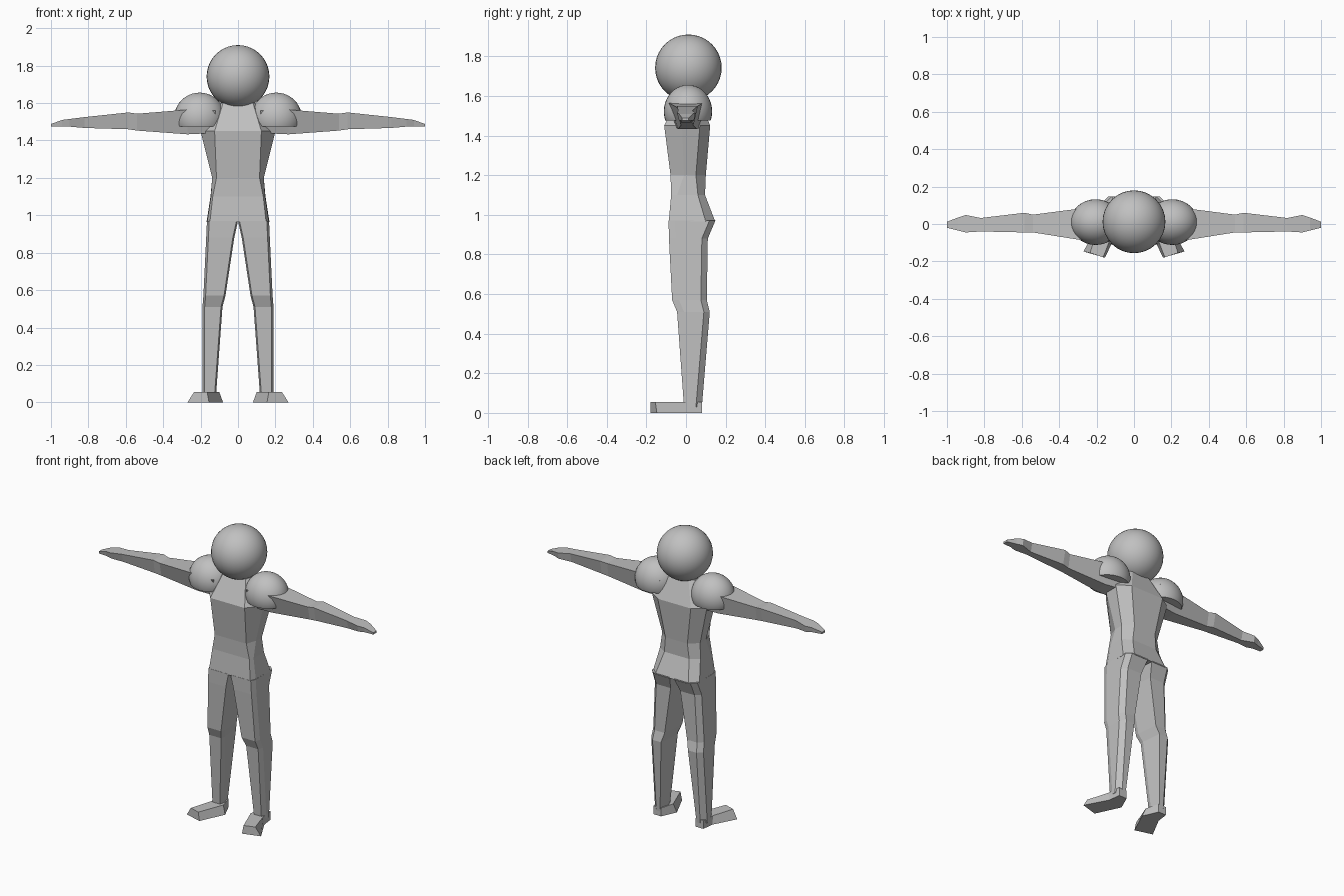
import bpy, bmesh
from mathutils import Vector

if "Cube" in bpy.data.objects:
    bpy.data.objects.remove(bpy.data.objects["Cube"])

grey = bpy.data.materials.new("light grey")
grey.diffuse_color = (0.53, 0.53, 0.53, 1)
grey.use_nodes = True
grey.node_tree.nodes["Principled BSDF"].inputs["Base Color"].default_value = grey.diffuse_color


def finish(bm, name, smooth=False):
    bmesh.ops.recalc_face_normals(bm, faces=bm.faces)
    me = bpy.data.meshes.new(name)
    bm.to_mesh(me)
    bm.free()
    me.materials.append(grey)
    for p in me.polygons:
        p.use_smooth = smooth
    ob = bpy.data.objects.new(name, me)
    bpy.context.collection.objects.link(ob)
    if smooth:
        bpy.ops.object.select_all(action='DESELECT')
        ob.select_set(True)
        bpy.context.view_layer.objects.active = ob
        bpy.ops.object.shade_smooth_by_angle(angle=0.7)
    return ob


def loft(name, rings, side=1):
    """Skin a list of equal-length point rings and cap both ends."""
    bm = bmesh.new()
    vs = [[bm.verts.new((x * side, y, z)) for x, y, z in r] for r in rings]
    n = len(vs[0])
    for a, b in zip(vs, vs[1:]):
        for i in range(n):
            j = (i + 1) % n
            bm.faces.new((a[i], a[j], b[j], b[i]))
    bm.faces.new(vs[0])
    bm.faces.new(vs[-1])
    return finish(bm, name)


def ball(name, centre, radii, cut=None):
    bm = bmesh.new()
    bmesh.ops.create_uvsphere(bm, u_segments=32, v_segments=20, radius=1)
    for v in bm.verts:
        v.co = Vector([c + r * k for c, r, k in zip(centre, radii, v.co)])
    if cut is not None:
        res = bmesh.ops.bisect_plane(bm, geom=bm.verts[:] + bm.edges[:] + bm.faces[:],
                                     plane_co=(0, 0, cut), plane_no=(0, 0, -1), clear_outer=True)
        bmesh.ops.holes_fill(bm, edges=[e for e in bm.edges if e.is_boundary])
    return finish(bm, name, True)


# Head
ball("head", (0, 0.012, 1.742), (0.168, 0.168, 0.168))

# Torso: half sections from front to back, mirrored to full rings
torso = [
    (0.965, [(0.15, -0.087), (0.165, -0.05), (0.168, 0.10), (0.12, 0.148)]),
    (1.10, [(0.135, -0.075), (0.145, -0.045), (0.147, 0.06), (0.09, 0.096)]),
    (1.20, [(0.115, -0.078), (0.138, -0.01), (0.138, 0.05), (0.08, 0.10)]),
    (1.45, [(0.125, -0.11), (0.20, -0.02), (0.20, 0.07), (0.12, 0.122)]),
    (1.60, [(0.08, -0.035), (0.09, -0.01), (0.09, 0.04), (0.06, 0.06)]),
]
loft("torso", [[(x, y, z) for x, y in half] + [(-x, y, z) for x, y in reversed(half)]
               for z, half in torso])

# Leg sections: z, inner x, outer x, front y, back y
legs = [
    (0.97, 0.0, 0.166, -0.088, 0.148),
    (0.88, 0.02, 0.170, -0.086, 0.11),
    (0.57, 0.067, 0.185, -0.07, 0.105),
    (0.51, 0.083, 0.190, -0.045, 0.12),
    (0.03, 0.118, 0.190, -0.01, 0.08),
]


def leg_ring(z, xi, xo, yf, yb):
    return [(xi + 0.008, yf, z), (xo - 0.012, yf, z), (xo, yf + 0.035, z),
            (xo, yb - 0.03, z), (xo - 0.03, yb, z), (xi + 0.015, yb, z), (xi, yf + 0.03, z)]


# Foot outlines, toes turned outward
sole = [(0.155, -0.18), (0.27, -0.147), (0.192, 0.0), (0.182, 0.08), (0.125, 0.08), (0.08, -0.02)]
instep = [(0.165, -0.178), (0.235, -0.155), (0.19, -0.01), (0.182, 0.08), (0.125, 0.08), (0.10, -0.01)]

# Arm sections: x, top z, bottom z, top front/back y, bottom front/back y
arms = [
    (0.12, 1.56, 1.44, -0.09, 0.10, -0.05, 0.07),
    (0.27, 1.565, 1.433, -0.088, 0.085, -0.04, 0.055),
    (0.54, 1.543, 1.453, -0.045, 0.05, -0.025, 0.035),
    (0.585, 1.55, 1.460, -0.045, 0.06, -0.03, 0.04),
    (0.82, 1.525, 1.467, -0.04, 0.032, -0.02, 0.02),
    (0.90, 1.515, 1.474, -0.045, 0.048, -0.035, 0.04),
    (0.94, 1.51, 1.476, -0.035, 0.035, -0.025, 0.025),
    (1.00, 1.488, 1.475, -0.02, 0.012, -0.02, 0.012),
]

for side, tag in ((1, "left"), (-1, "right")):
    loft(tag + "_leg", [leg_ring(*s) for s in legs], side)
    loft(tag + "_foot", [[(x, y, 0) for x, y in sole], [(x, y, 0.055) for x, y in instep]], side)
    loft(tag + "_arm", [[(x, tf, t), (x, tb, t), (x, bb, b), (x, bf, b)]
                        for x, t, b, tf, tb, bf, bb in arms], side)
    ball(tag + "_shoulder_dome", (side * 0.205, 0.01, 1.522), (0.136, 0.122, 0.134), cut=1.475)
